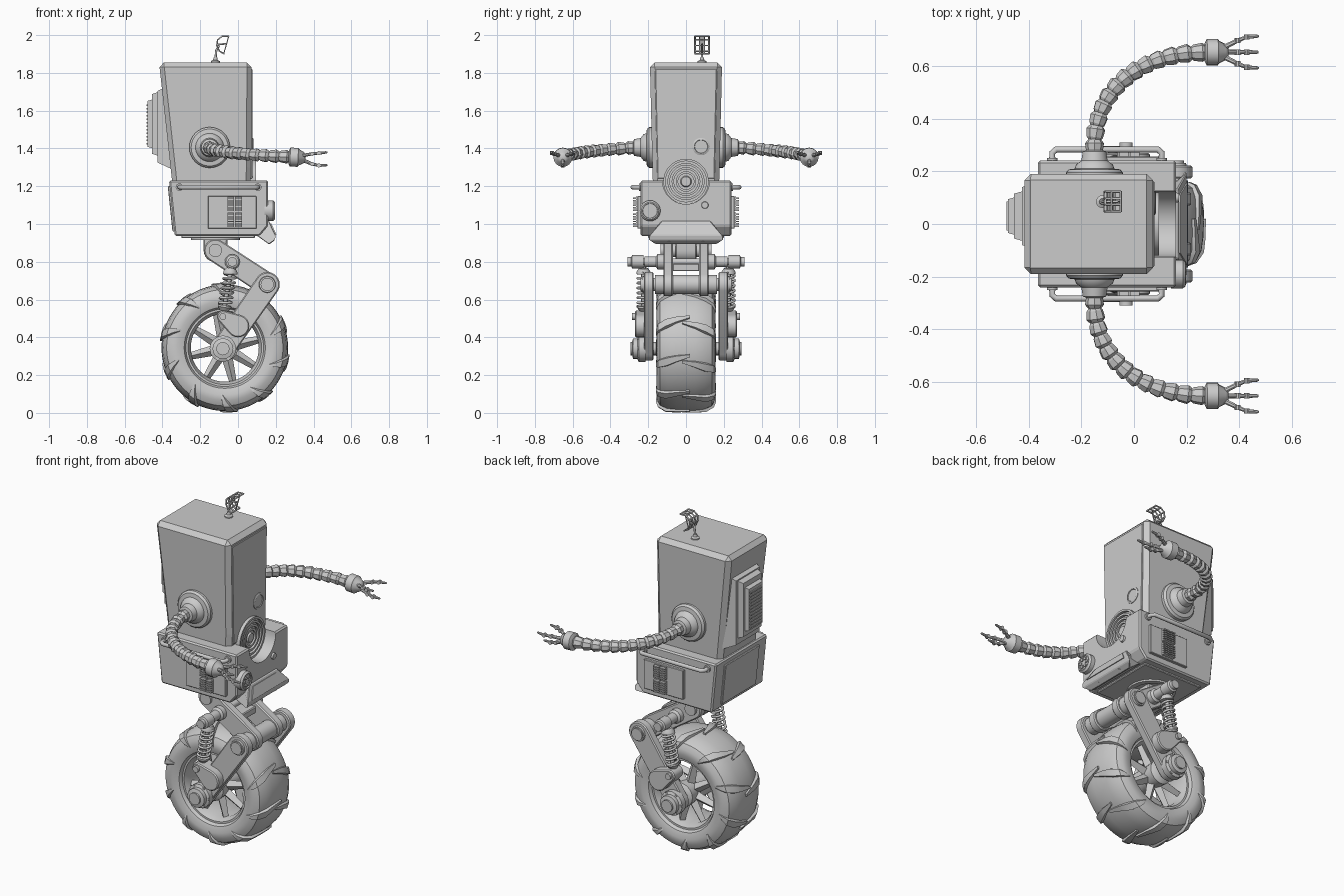
import bpy, bmesh
from math import sin, cos, pi, radians
from mathutils import Vector, geometry

if "Cube" in bpy.data.objects:
    bpy.data.objects.remove(bpy.data.objects["Cube"])

def finish(name, bm, smooth=35, bevel=0):
    bmesh.ops.recalc_face_normals(bm, faces=bm.faces[:])
    me = bpy.data.meshes.new(name)
    bm.to_mesh(me); bm.free()
    if smooth:
        me.shade_smooth()
        me.set_sharp_from_angle(angle=radians(smooth))
    ob = bpy.data.objects.new(name, me)
    bpy.context.collection.objects.link(ob)
    if bevel:
        m = ob.modifiers.new("bevel", 'BEVEL')
        m.width, m.segments, m.limit_method = bevel, 1, 'ANGLE'
    return ob

def lathe(name, origin, axis, prof, n=24, closed=False, smooth=35):
    """Revolve (height, radius) pairs around an axis."""
    bm = bmesh.new()
    q = Vector((0, 0, 1)).rotation_difference(Vector(axis))
    rings = [[bm.verts.new(Vector(origin) + q @ Vector((r*cos(2*pi*i/n), r*sin(2*pi*i/n), h)))
              for i in range(n)] for h, r in prof]
    pairs = list(zip(rings, rings[1:])) + ([(rings[-1], rings[0])] if closed else [])
    for a, b in pairs:
        for i in range(n):
            j = (i + 1) % n
            bm.faces.new((a[i], a[j], b[j], b[i]))
    if not closed:
        bm.faces.new(rings[0]); bm.faces.new(rings[-1])
    return finish(name, bm, smooth)

def prism(name, pts, y0, y1, bevel=0, smooth=0):
    """Extrude an x/z outline along y; a third value per point overrides the half width."""
    bm = bmesh.new()
    a = [bm.verts.new((p[0], -p[2] if len(p) > 2 else y0, p[1])) for p in pts]
    b = [bm.verts.new((p[0], p[2] if len(p) > 2 else y1, p[1])) for p in pts]
    bm.faces.new(a); bm.faces.new(b)
    for i in range(len(pts)):
        j = (i + 1) % len(pts)
        bm.faces.new((a[i], a[j], b[j], b[i]))
    return finish(name, bm, smooth, bevel)

def box(name, x0, x1, y0, y1, z0, z1, bevel=0):
    return prism(name, [(x0, z0), (x1, z0), (x1, z1), (x0, z1)], min(y0, y1), max(y0, y1), bevel)

def link(name, A, ra, B, rb, y0, y1, bevel=.006):
    pts = [Vector((c[0] + r*cos(pi*i/12), c[1] + r*sin(pi*i/12))) for c, r in ((A, ra), (B, rb)) for i in range(24)]
    return prism(name, [tuple(pts[i]) for i in geometry.convex_hull_2d(pts)], min(y0, y1), max(y0, y1), bevel, 30)

def tube(name, pts, r, res=2):
    cu = bpy.data.curves.new(name, 'CURVE')
    cu.dimensions, cu.bevel_depth, cu.bevel_resolution, cu.use_fill_caps = '3D', r, res, True
    sp = cu.splines.new('POLY')
    sp.points.add(len(pts) - 1)
    for p, c in zip(sp.points, pts):
        p.co = (*c, 1)
    ob = bpy.data.objects.new(name, cu)
    bpy.context.collection.objects.link(ob)
    bpy.ops.object.select_all(action='DESELECT')
    ob.select_set(True); bpy.context.view_layer.objects.active = ob
    bpy.ops.object.convert(target='MESH')
    return ob

# tyre
W = (-.07, 0, .345)
half = [(.115, .2), (.143, .215), (.155, .25), (.152, .28), (.137, .308), (.1, .326), (.05, .333)]
prof = half + [(0, .335)] + [(-h, r) for h, r in half[::-1]]
lathe("tyre", W, (0, 1, 0), prof, 64, closed=True)

# tread lugs, staggered on each side
bm = bmesh.new()
lug = [(.156, .25, .012), (.16, .285, .04), (.148, .315, .06), (.108, .34, .06), (.055, .344, .045), (-.02, .345, .02)]
for s in (1, -1):
    for k in range(10):
        prev = None
        for t, (h, r, w) in enumerate(lug):
            a = 2*pi*(k + (.25 if s > 0 else .4))/10 + .05*t
            ring = [bm.verts.new((W[0] + R*cos(a + d), s*H, W[2] + R*sin(a + d)))
                    for d, R, H in ((-w, r, h), (w, r, h), (w*1.4, r - .02, h*.9), (-w*1.4, r - .02, h*.9))]
            if prev:
                for i in range(4):
                    bm.faces.new((prev[i], prev[(i+1) % 4], ring[(i+1) % 4], ring[i]))
            if t in (0, len(lug) - 1):
                bm.faces.new(ring)
            prev = ring
finish("tread_lugs", bm)

# rim, spokes and hub
lathe("rim", W, (0, 1, 0), [(-.125, .212), (-.125, .195), (-.09, .18), (.09, .18), (.125, .195), (.125, .212)], 48, closed=True)
for k in range(8):
    a = 2*pi*(k + .3)/8
    d = Vector((cos(a), 0, sin(a)))
    for s in (1, -1):
        p = Vector(W) + Vector((0, s*.075, 0))
        lathe("spoke", p + d*.04, d, [(0, .03), (.15, .019)], 4, smooth=0)
lathe("wheel_hub", W, (0, 1, 0), [(-.16, .04), (-.14, .07), (-.06, .065), (.06, .065), (.14, .07), (.16, .04)], 24)
C, B, A = (-.08, .34), (.155, .68), (-.12, .86)
lathe("wheel_axle", (C[0], 0, C[1]), (0, 1, 0), [(-.2, .035), (.2, .035)], 16)

# suspension
lathe("knee_axle", (B[0], 0, B[1]), (0, 1, 0), [(-.24, .035), (.24, .035)], 20)
lathe("knee_sleeve", (B[0], 0, B[1]), (0, 1, 0), [(-.165, .05), (.165, .05)], 20)
lathe("hip_axle", (A[0], 0, A[1]), (0, 1, 0), [(-.135, .035), (.135, .035)], 20)
lathe("shock_axle", (-.03, 0, .8), (0, 1, 0), [(-.31, .018), (.31, .018)], 16)
link("hip_mount", (-.12, .95), .065, A, .062, -.055, .055)
lathe("swivel_ring", (-.12, 0, .94), (0, 0, -1), [(0, .13), (.025, .13), (.025, .1), (0, .1)], 32, closed=True)
box("link_brace", -.02, .07, -.07, .07, .75, .79, .005)
for s in (1, -1):
    link("upper_link", A, .06, B, .062, s*.07, s*.12)
    link("lower_arm", B, .066, C, .062, s*.172, s*.222)
    link("shock_bracket", (-.08, .51), .032, (.0, .46), .06, s*.18, s*.27)
    lathe("hub_cap", (C[0], s*.215, C[1]), (0, s, 0),
          [(0, .07), (.035, .07), (.042, .055), (.065, .055), (.07, .035), (.08, .035), (.08, .02)], 16)
    for k in range(6):
        lathe("hub_bolt", (C[0] + .06*cos(k*pi/3), s*.245, C[1] + .06*sin(k*pi/3)), (0, s, 0), [(0, .009), (.012, .009)], 6)
    lathe("knee_cap", (B[0], s*.22, B[1]), (0, s, 0), [(0, .045), (.012, .042)], 20)
    lathe("axle_collar", (-.03, s*.12, .8), (0, s, 0), [(0, .04), (.03, .04), (.04, .028), (.1, .028)], 20)
    lathe("shock_eye", (-.03, s*.225, .8), (0, s, 0), [(0, .035), (.06, .035), (.065, .025), (.085, .025)], 16)
    lathe("shock_foot_bolt", (-.08, s*.2, .51), (0, s, 0), [(0, .018), (.085, .018), (.085, .01)], 12)
    # spring shock absorber
    p0, p1 = Vector((-.03, s*.225, .8)), Vector((-.08, s*.225, .51))
    ax = (p1 - p0).normalized()
    lathe("shock_rod", p0, ax, [(0, .012), (.294, .012)], 12)
    lathe("shock_seat", p0 + ax*.035, ax, [(0, .025), (.02, .038), (.028, .038)], 16)
    lathe("shock_seat", p0 + ax*.235, ax, [(0, .036), (.01, .036), (.03, .02)], 16)
    u = ax.cross(Vector((0, 1, 0))).normalized(); v = ax.cross(u)
    tube("shock_spring", [p0 + ax*(.055 + .185*i/98) + (u*cos(i*pi/7) + v*sin(i*pi/7))*.032 for i in range(99)], .007, 1)

# lower body with round notch in the front
body = prism("lower_body", [(-.365, 1.23), (.16, 1.23), (.16, .99), (.115, .937), (-.335, .937)], -.24, .24, .008)
cutter = lathe("notch_cutter", (.075, 0, 1.23), (1, 0, 0), [(0, .125), (.2, .125)], 40)
cutter.hide_render = True; cutter.hide_viewport = True; cutter.display_type = 'WIRE'
m = body.modifiers.new("notch", 'BOOLEAN'); m.object = cutter; m.solver = 'EXACT'
box("floor_plate", -.3, .09, -.2, .2, .925, .94, .004)
prism("rear_panel", [(-.372, 1.2), (-.35, 1.2), (-.33, .96), (-.347, .96)], -.16, .16, .004)

# chest rings inside the notch
for i, r in enumerate((.12, .098, .076, .054)):
    lathe("chest_ring", (.065, 0, 1.225), (1, 0, 0), [(0, r), (.03 - i*.003, r), (.03 - i*.003, r - .012), (0, r - .012)], 36, closed=True)
lathe("chest_disc", (.06, 0, 1.225), (1, 0, 0), [(0, .12), (.016, .12), (.016, .03), (.026, .025)], 36)

# front bumper and fittings
prism("bumper", [(.09, .945, .18), (.125, 1.015, .13), (.165, 1.015, .13), (.2, .94, .195), (.195, .915, .2), (.165, .892, .16)], 0, 0, .004)
prism("bumper_grille", [(.165, 1.0, .11), (.176, 1.003, .11), (.203, .945, .155), (.19, .945, .155)], 0, 0)
lathe("front_speaker", (.14, -.19, 1.07), (1, 0, 0), [(0, .055), (.045, .055), (.055, .046), (.055, .04), (.05, .038)], 24)
for k in range(6):
    lathe("speaker_stud", (.185, -.19 + .024*cos(k*pi/3), 1.07 + .024*sin(k*pi/3)), (1, 0, 0), [(0, .009), (.012, .009)], 8)
lathe("front_knob", (.155, .1, 1.1), (1, 0, 0), [(0, .02), (.015, .017)], 16)
for y in (-.09, .09):
    lathe("bumper_bolt", (.16, y, .925), (.6, 0, -.8), [(0, .014), (.03, .014)], 8)

# side panels, grilles and rails
for s in (1, -1):
    box("side_panel", -.16, .098, s*.235, s*.256, .975, 1.148, .003)
    for x in (-.055, -.015):
        for z in (.985, 1.07):
            box("grille_back", x, x + .035, s*.25, s*.264, z, z + .075)
            for k in range(6):
                box("grille_slat", x, x + .035, s*.26, s*.28, z + .0125*k, z + .007 + .0125*k)
    tube("side_rail", [(-.31, s*.235, 1.195), (-.31, s*.27, 1.195), (-.295, s*.283, 1.195),
                       (.09, s*.283, 1.195), (.105, s*.27, 1.195), (.105, s*.235, 1.195)], .012)
    for x in (-.31, .105):
        lathe("rail_foot", (x, s*.235, 1.195), (0, s, 0), [(0, .02), (.015, .02)], 12)

# head
prism("head", [(-.335, 1.1, .172), (.06, 1.1, .172), (.07, 1.3, .178), (.072, 1.855, .191), (-.418, 1.855, .191)], 0, 0, .025)
prism("head_front_panel", [(.05, 1.24, .15), (.076, 1.24, .15), (.077, 1.82, .163), (.05, 1.82, .163)], 0, 0, .003)
lathe("head_button", (.065, .08, 1.41), (1, 0, 0), [(0, .046), (.014, .046), (.018, .04), (.018, .036), (.014, .034)], 28)

# stepped vent on the back
def step(name, x0, x1, z0, z1, w0, w1, inset):
    bm = bmesh.new()
    r = [[bm.verts.new((x, .03 + a*w, zm + b*zh)) for a, b in ((-1, -1), (1, -1), (1, 1), (-1, 1))]
         for x, w, zm, zh in ((x0, w0, (z0+z1)/2, (z1-z0)/2), (x1, w1, (z0+z1)/2, (z1-z0)/2 - inset))]
    for i in range(4):
        bm.faces.new((r[0][i], r[0][(i+1) % 4], r[1][(i+1) % 4], r[1][i]))
    bm.faces.new(r[0]); bm.faces.new(r[1])
    finish(name, bm, 0)
step("vent_base", -.35, -.425, 1.29, 1.74, .13, .11, .035)
step("vent_middle", -.42, -.455, 1.36, 1.70, .095, .085, .012)
step("vent_outer", -.45, -.478, 1.40, 1.66, .072, .064, .008)
for k in range(12):
    box("vent_slat", -.484, -.47, -.025, .085, 1.42 + .0185*k, 1.429 + .0185*k)

# shoulders, segmented arms and claws
for s in (1, -1):
    lathe("shoulder", (-.15, s*.165, 1.405), (0, s, 0),
          [(0, .108), (.03, .108), (.042, .098), (.045, .075), (.06, .07), (.075, .05), (.11, .044), (.115, .03)], 32)
    path = geometry.interpolate_bezier(Vector((-.15, s*.265, 1.405)), Vector((-.165, s*.52, 1.39)),
                                       Vector((.03, s*.65, 1.365)), Vector((.275, s*.652, 1.355)), 14)
    for p, q in zip(path, path[1:]):
        L = (q - p).length
        lathe("arm_segment", p, q - p, [(-.004, .023), (L*.12, .031), (L*.72, .036), (L*.9, .029), (L, .023)], 8, smooth=25)
    wrist = Vector((.268, s*.652, 1.355))
    lathe("wrist", wrist, (1, 0, -.05), [(0, .034), (.008, .05), (.05, .05), (.056, .042), (.08, .03), (.09, .015)], 16)
    # three fingers
    for dy, dz in ((.055, .022), (-.055, .022), (.0, -.05)):
        a = wrist + Vector((.07, dy*.3, dz*.3))
        b = wrist + Vector((.125, dy*.8, dz*.75))
        c = wrist + Vector((.16, dy*1.05, dz*.9))
        e = wrist + Vector((.205, dy*1.1, dz*.95 + .004))
        for p, q, r in ((a, b, .011), (b, c, .009), (c, e, .008)):
            L = (q - p).length
            lathe("finger", p, q - p, [(0, r), (L*.85, r*.8), (L, r*.5)], 8)
        for p in (a, b, c):
            lathe("finger_joint", p - Vector((0, .01, 0)), (0, 1, 0), [(0, .011), (.02, .011)], 10)

# antenna
lathe("antenna_base", (-.12, .085, 1.85), (0, 0, 1), [(0, .024), (.012, .024), (.018, .012), (.032, .01)], 16)
tube("antenna_stalk", [(-.12, .085, 1.87), (-.115, .085, 1.92), (-.1, .085, 1.945)], .006)
arc = [(-.05, 1.994), (-.085, 1.993), (-.108, 1.975), (-.112, 1.945), (-.098, 1.915), (-.075, 1.902)]
for y in (.048, .073, .097, .122):
    tube("antenna_rib", [(x, y, z) for x, z in arc], .0045, 1)
for x, z in arc:
    tube("antenna_bar", [(x, .045, z), (x, .125, z)], .0045, 1)
tube("antenna_feed", [(-.105, .085, 1.95), (-.06, .085, 1.955)], .005, 1)
tube("antenna_strut", [(-.05, .085, 1.992), (-.06, .085, 1.955), (-.075, .085, 1.904)], .003, 1)
